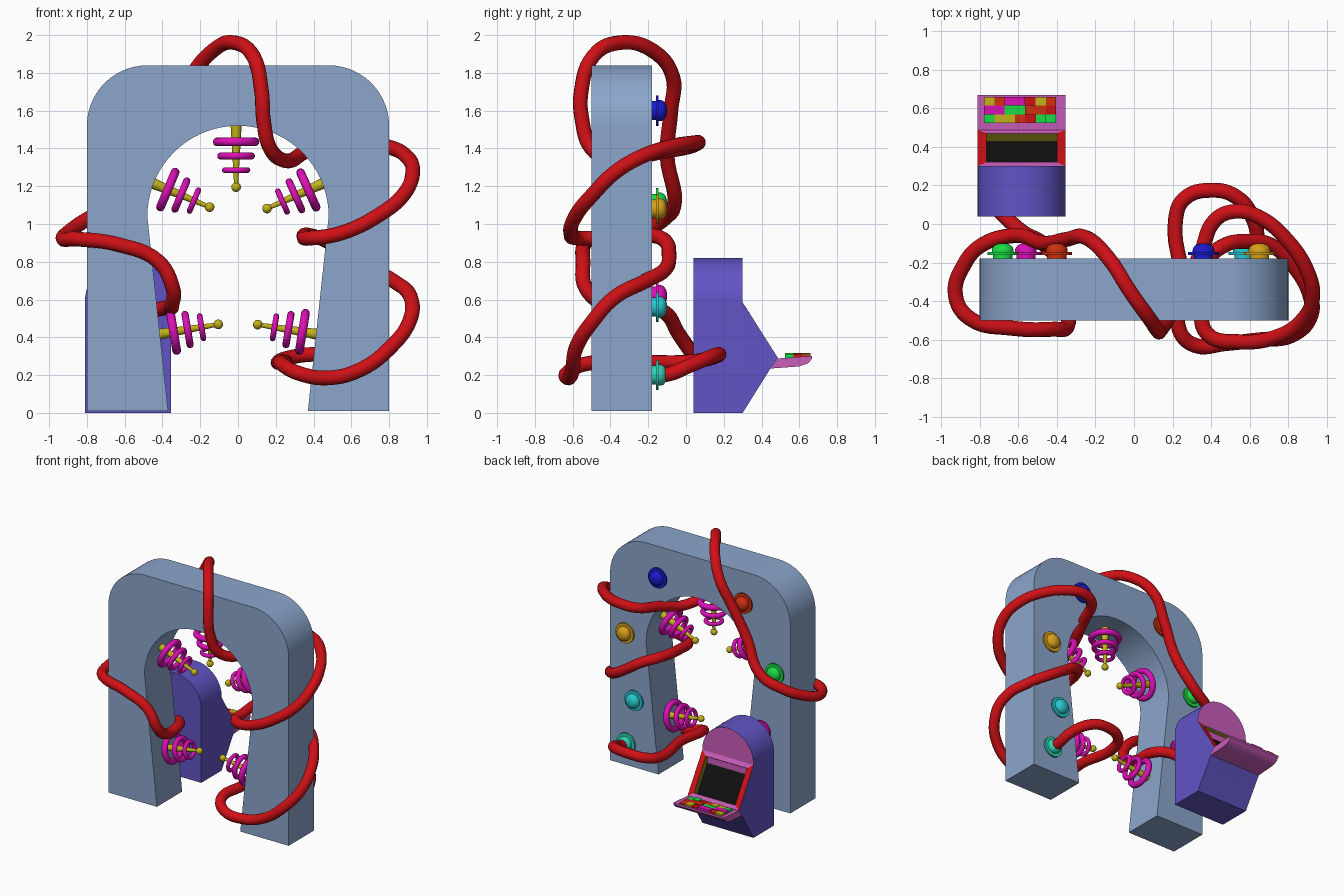
import bpy, bmesh, math, random
from mathutils import Vector, Matrix

if "Cube" in bpy.data.objects:
    bpy.data.objects.remove(bpy.data.objects["Cube"])

random.seed(4)
MATS = {}
COLORS = {
    "steel_blue": (.26, .38, .60), "purple": (.12, .09, .56), "pink": (.60, .11, .50),
    "red": (.62, .005, .008), "black": (.005, .005, .005), "olive": (.22, .19, .01),
    "yellow": (.55, .45, .01), "magenta": (.72, .005, .47), "green": (.01, .72, .06),
    "blue": (.01, .01, .62), "gold": (.68, .36, .01), "cyan": (.02, .57, .62),
    "teal": (.03, .62, .44), "orange_red": (.62, .03, .005),
}


def mat(name):
    if name not in MATS:
        MATS[name] = bpy.data.materials.new(name)
        MATS[name].diffuse_color = (*COLORS[name], 1)
    return MATS[name]


def make(name, verts, faces, mats, indices=None):
    me = bpy.data.meshes.new(name)
    me.from_pydata(verts, [], faces)
    for m in mats:
        me.materials.append(mat(m))
    if indices:
        me.polygons.foreach_set("material_index", indices)
    bm = bmesh.new()
    bm.from_mesh(me)
    bmesh.ops.recalc_face_normals(bm, faces=bm.faces)
    bm.to_mesh(me)
    bm.free()
    ob = bpy.data.objects.new(name, me)
    bpy.context.collection.objects.link(ob)
    return ob


def prism(name, pts, axis, a, b, mats, far_mat=0):
    """Extrude an outline along x (pts are y,z) or y (pts are x,z)."""
    n = len(pts)
    place = (lambda p, t: (t, *p)) if axis == "x" else (lambda p, t: (p[0], t, p[1]))
    verts = [place(p, t) for t in (a, b) for p in pts]
    faces = [tuple(range(n)), tuple(range(n, 2 * n))]
    faces += [(i, (i + 1) % n, n + (i + 1) % n, n + i) for i in range(n)]
    return make(name, verts, faces, mats, [0, far_mat] + [0] * n)


def lathe(name, profile, origin, direction, color, seg=28):
    """Spin (radius, height) points around a direction."""
    rot = Vector(direction).to_track_quat("Z", "Y")
    verts, faces = [], []
    for r, h in profile:
        for i in range(seg):
            t = math.tau * i / seg
            verts.append(Vector(origin) + rot @ Vector((r * math.cos(t), r * math.sin(t), h)))
    for k in range(len(profile) - 1):
        for i in range(seg):
            j = (i + 1) % seg
            faces.append((k * seg + i, k * seg + j, (k + 1) * seg + j, (k + 1) * seg + i))
    faces += [tuple(range(seg)), tuple(range(len(verts) - seg, len(verts)))]
    return make(name, verts, faces, [color])


def arc(cx, cz, r, a0, a1, n):
    return [(cx + r * math.cos(math.radians(a0 + (a1 - a0) * i / n)),
             cz + r * math.sin(math.radians(a0 + (a1 - a0) * i / n))) for i in range(n + 1)]


# Archway: rounded outside, splayed legs inside
outline = [(.80, .01)] + arc(.48, 1.52, .32, 0, 90, 14) + arc(-.48, 1.52, .32, 90, 180, 14)
outline += [(-.80, .01), (-.37, .01)] + arc(0, 1.04, .48, 180, 0, 36) + [(.37, .01)]
prism("archway", outline, "y", -.50, -.18, ["steel_blue"])

# Arcade cabinet: round-topped body with a pink marquee face
X0, X1 = -.81, -.355
XC, R = (X0 + X1) / 2, (X1 - X0) / 2
body = [(X0, 0), (X1, 0)] + arc(XC, .592, R, 0, 180, 28)
prism("cabinet_body", body, "y", .04, .30, ["purple", "pink"], far_mat=1)

# Cabinet front wedge with framed, recessed screen
IN = .045
verts = []
for xa, xb in ((X0, X0 + IN), (X1, X1 - IN)):
    verts += [(xa, .30, .585), (xa, .487, .29), (xa, .447, .235), (xa, .30, 0),
              (xb, .32, .554), (xb, .47, .316), (xb, .278, .527), (xb, .428, .289)]
faces = [(0, 1, 2, 3), (8, 9, 10, 11), (1, 9, 10, 2), (2, 10, 11, 3),      # shell
         (0, 8, 12, 4), (1, 9, 13, 5), (0, 1, 5, 4), (8, 9, 13, 12),       # frame
         (4, 12, 14, 6), (5, 13, 15, 7), (4, 5, 7, 6), (12, 13, 15, 14),   # recess walls
         (6, 7, 15, 14)]                                                   # screen
make("cabinet_front", verts, faces, ["purple", "pink", "red", "olive", "black"],
     [0, 0, 0, 0, 1, 1, 2, 2, 3, 3, 3, 3, 4])

# Control panel and its grid of keys
prism("control_panel", [(.447, .235), (.60, .246), (.645, .262), (.668, .287),
                        (.668, .302), (.487, .288)], "x", X0, X1, ["pink"])
key_colors = ["red", "green", "yellow", "orange_red", "magenta"]
verts, faces, idx = [], [], []
W, D = .0533, .045
for row in range(3):
    for col in range(7):
        x, y = -.777 + col * W, .523 + row * D
        top = .310 + random.choice((0, .004, .008))
        s = len(verts)
        verts += [(x + dx, y + dy, z) for z in (.285, top)
                  for dx, dy in ((0, 0), (W, 0), (W, D), (0, D))]
        new = [(0, 1, 2, 3), (4, 5, 6, 7)] + [(i, (i + 1) % 4, 4 + (i + 1) % 4, 4 + i) for i in range(4)]
        faces += [tuple(s + i for i in f) for f in new]
        idx += [(col + 3 * row + random.randint(0, 1)) % 5] * 6
make("panel_keys", verts, faces, key_colors, idx)

# Flanged buttons on the back of the arch
button = [(.05, -.01), (.05, .02), (.08, .02), (.08, .034), (.056, .034),
          (.056, .048), (.05, .062), (.036, .073), (.018, .079), (.002, .08)]
for color, x, z in (("blue", .36, 1.60), ("orange_red", -.40, 1.60), ("green", -.68, 1.11),
                    ("gold", .65, 1.08), ("magenta", -.56, .62), ("cyan", .57, .56),
                    ("teal", .64, .20)):
    lathe(color + "_button", button, (x, -.18, z), (0, 1, 0), color)

# Electrodes pointing into the opening: tapered rod, ball tip, three rings
rod = [(.031, -.04), (.029, 0), (.011, .31)]
ball = [(.025 * math.sin(math.pi * i / 12) + .0005, .325 - .025 * math.cos(math.pi * i / 12))
        for i in range(13)]
for n, (base, tip) in enumerate((((-.01, 1.52), (-.01, 1.195)), ((-.45, 1.215), (-.145, 1.087)),
                                 ((.45, 1.215), (.165, 1.087)), ((-.425, .415), (-.107, .468)),
                                 ((.425, .415), (.102, .468)))):
    b = Vector((base[0], -.34, base[1]))
    d = (Vector((tip[0], -.34, tip[1])) - b).normalized()
    lathe(f"electrode_rod_{n}", rod, b, d, "yellow", 20)
    lathe(f"electrode_ball_{n}", ball, b, d, "yellow", 20)
    for k, (h, big, small) in enumerate(((.085, .100, .023), (.160, .081, .019), (.235, .060, .015))):
        bpy.ops.mesh.primitive_torus_add(major_radius=big, minor_radius=small, major_segments=36,
                                         minor_segments=12, location=b + d * h,
                                         rotation=d.to_track_quat("Z", "Y").to_euler())
        ring = bpy.context.object
        ring.name = f"electrode_ring_{n}_{k}"
        ring.data.materials.append(mat("magenta"))


def cable(name, pts):
    cu = bpy.data.curves.new(name, "CURVE")
    cu.dimensions = "3D"
    cu.bevel_depth, cu.bevel_resolution, cu.resolution_u = .039, 4, 6
    cu.use_fill_caps = True
    sp = cu.splines.new("BEZIER")
    sp.bezier_points.add(len(pts) - 1)
    for bp, p in zip(sp.bezier_points, pts):
        bp.co = p
        bp.handle_left_type = bp.handle_right_type = "AUTO"
    cu.materials.append(mat("red"))
    ob = bpy.data.objects.new(name, cu)
    bpy.context.collection.objects.link(ob)
    bpy.ops.object.select_all(action="DESELECT")
    ob.select_set(True)
    bpy.context.view_layer.objects.active = ob
    bpy.ops.object.convert(target="MESH")


# Red cable: cabinet -> left leg -> over the top -> twice round the right leg -> teal button
left = [(-.70, .07, .26), (-.58, -.04, .42), (-.46, -.11, .53), (-.37, -.22, .56),
        (-.35, -.42, .57), (-.345, -.53, .66), (-.42, -.545, .80), (-.63, -.54, .89),
        (-.85, -.49, .92), (-.925, -.37, .92), (-.88, -.21, .97), (-.79, -.11, 1.03),
        (-.62, -.06, 1.12), (-.47, -.10, 1.36), (-.35, -.08, 1.60), (-.25, -.07, 1.78),
        (-.13, -.18, 1.92), (-.02, -.35, 1.96), (.08, -.49, 1.89)]
right_upper = [(.125, -.555, 1.70), (.135, -.55, 1.55), (.17, -.50, 1.40), (.25, -.37, 1.335),
               (.35, -.14, 1.38), (.42, .02, 1.41), (.52, .065, 1.43), (.64, .04, 1.43),
               (.79, -.08, 1.41), (.90, -.25, 1.35), (.925, -.38, 1.27), (.88, -.49, 1.16),
               (.75, -.58, 1.05), (.54, -.61, .95), (.38, -.57, .925)]
right_lower = [(.35, -.42, .93), (.38, -.19, .94), (.47, -.11, .91), (.58, -.09, .84),
               (.71, -.11, .76), (.82, -.21, .70), (.915, -.38, .61), (.91, -.49, .49),
               (.81, -.58, .35), (.65, -.60, .23), (.47, -.62, .185), (.32, -.63, .21),
               (.235, -.55, .255), (.25, -.30, .27), (.215, .02, .27), (.26, .13, .29),
               (.40, .175, .31), (.53, .14, .30), (.62, .02, .25), (.64, -.09, .205), (.64, -.17, .20)]
cable("red_cable", left + right_upper + right_lower)

# Smooth the round parts, keep hard edges
bpy.ops.object.select_all(action="SELECT")
bpy.ops.object.shade_smooth_by_angle(angle=math.radians(32))

for m in bpy.data.materials:
    if m.users and not m.is_grease_pencil:
        m.use_nodes = True
        m.node_tree.nodes["Principled BSDF"].inputs["Base Color"].default_value = m.diffuse_color
